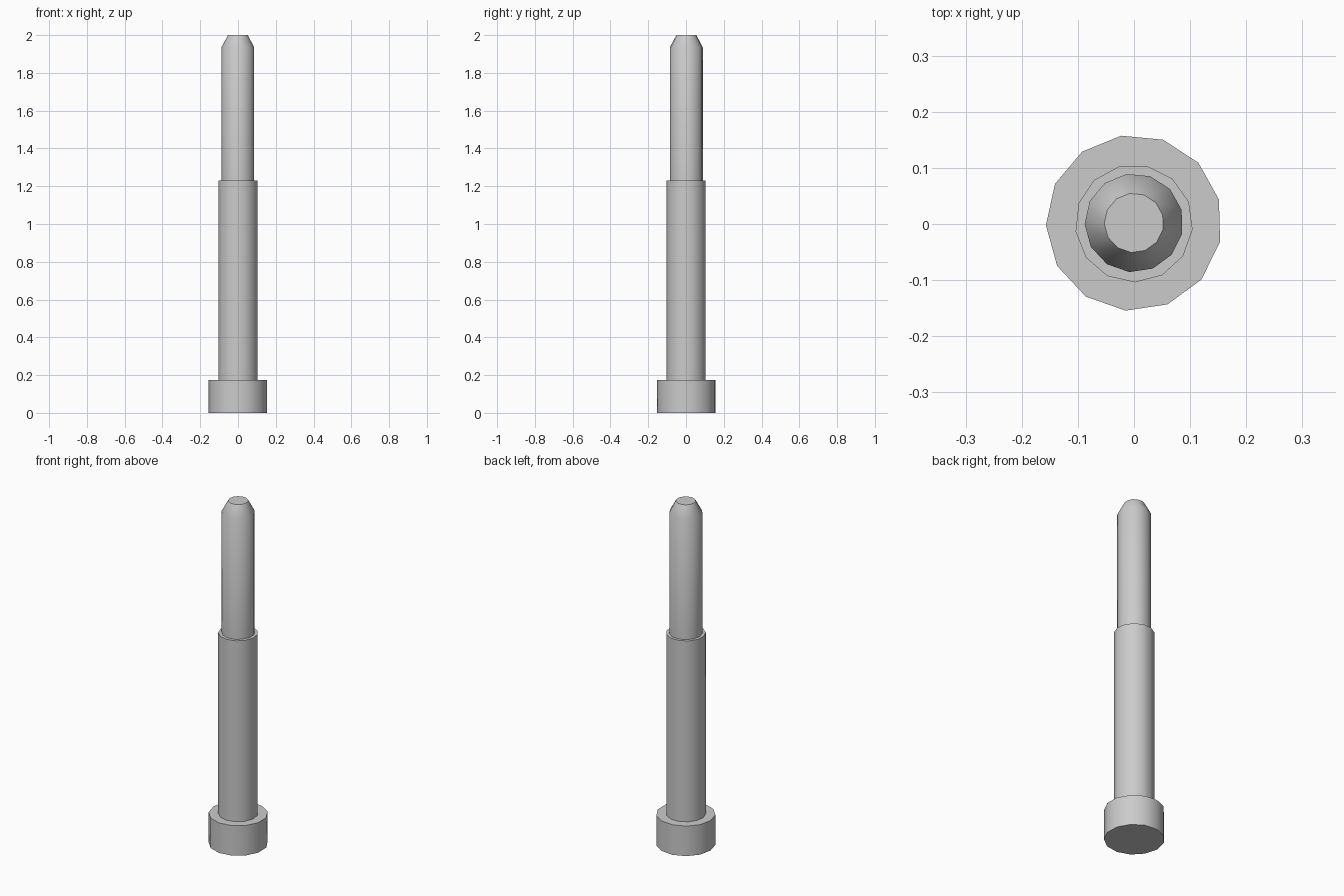
import bpy
import bmesh
from math import cos, sin, tau, radians

SIDES = 13

cube = bpy.data.objects.get("Cube")
if cube:
    bpy.data.objects.remove(cube, do_unlink=True)

steel = bpy.data.materials.new("grey_steel")
steel.use_nodes = True
grey = (0.6, 0.6, 0.6, 1)
steel.diffuse_color = grey
steel.node_tree.nodes["Principled BSDF"].inputs["Base Color"].default_value = grey


def turned_part(name, profile, phase, y=0.0, bottom=False):
    """Turn a (radius, height) profile about the vertical axis, capped on top."""
    bm = bmesh.new()
    rings = []
    for r, z in profile:
        angles = [radians(phase) + tau * i / SIDES for i in range(SIDES)]
        rings.append([bm.verts.new((r * cos(a), r * sin(a), z)) for a in angles])
    for low, high in zip(rings, rings[1:]):
        for i in range(SIDES):
            j = (i + 1) % SIDES
            bm.faces.new((low[i], low[j], high[j], high[i]))
    bm.faces.new(rings[-1])
    if bottom:
        bm.faces.new(rings[0][::-1])
    mesh = bpy.data.meshes.new(name)
    bm.to_mesh(mesh)
    bm.free()
    mesh.materials.append(steel)
    obj = bpy.data.objects.new(name, mesh)
    obj.location.y = y
    bpy.context.collection.objects.link(obj)
    # Smooth round the sides, crisp at the shoulders
    bpy.ops.object.select_all(action="DESELECT")
    obj.select_set(True)
    bpy.context.view_layer.objects.active = obj
    bpy.ops.object.shade_smooth_by_angle(angle=radians(32))
    return obj


# Wide head at the base
turned_part("head", [(0.157, 0), (0.157, 0.175)], 181.5, 0.002, bottom=True)
# Thick lower shank
turned_part("shank", [(0.105, 0.175), (0.105, 1.23)], -89, 0.001)
# Slim upper pin with a tapered tip
turned_part("pin", [(0.088, 1.23), (0.088, 1.935), (0.053, 2)], 181.5, 0.002)
